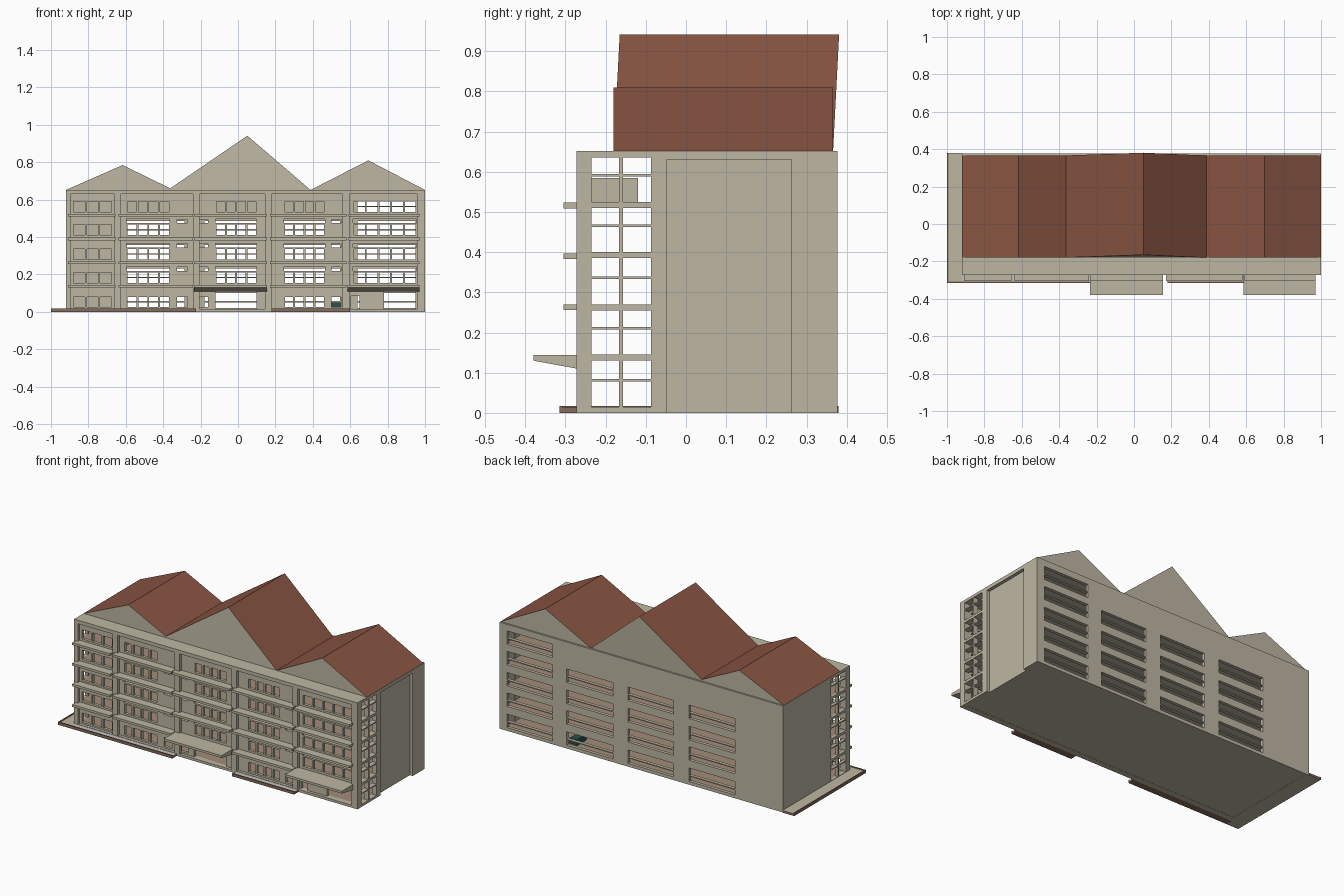
import bpy, bmesh

if "Cube" in bpy.data.objects:
    bpy.data.objects.remove(bpy.data.objects["Cube"])

def mat(name, c):
    m = bpy.data.materials.new(name)
    m.diffuse_color = (*c, 1)
    m.use_nodes = True
    m.node_tree.nodes["Principled BSDF"].inputs["Base Color"].default_value = m.diffuse_color
    return m

WALL = mat("beige_wall", (0.51, 0.47, 0.365))
ROOF = mat("red_brown_roof", (0.25, 0.09, 0.056))
FLOOR = mat("brown_floor", (0.36, 0.265, 0.19))
RIM = mat("plinth_brown", (0.24, 0.15, 0.11))
PAVE = mat("pale_paving", (0.56, 0.53, 0.52))
TEAL = mat("dark_teal", (0.02, 0.075, 0.07))

def finish(name, bm, mats, rule=None):
    bmesh.ops.remove_doubles(bm, verts=bm.verts, dist=1e-5)
    bmesh.ops.recalc_face_normals(bm, faces=bm.faces)
    bm.normal_update()
    if rule:
        for f in bm.faces:
            f.material_index = rule(f)
    me = bpy.data.meshes.new(name)
    bm.to_mesh(me)
    bm.free()
    for m in mats:
        me.materials.append(m)
    ob = bpy.data.objects.new(name, me)
    bpy.context.collection.objects.link(ob)
    return ob

def add_box(bm, x0, x1, y0, y1, z0, z1):
    vs = bmesh.ops.create_cube(bm, size=1)["verts"]
    for v in vs:
        v.co = ((x0 + x1) / 2 + v.co.x * (x1 - x0), (y0 + y1) / 2 + v.co.y * (y1 - y0),
                (z0 + z1) / 2 + v.co.z * (z1 - z0))

def boxes(name, items, mats, rule=None):
    bm = bmesh.new()
    for b in items:
        add_box(bm, *b)
    return finish(name, bm, mats, rule)

def wall(name, side, d0, d1, rect, holes):
    """Slab with rectangular holes; runs along y if side, else along x."""
    u0, u1, v0, v1 = rect
    us = sorted({round(t, 4) for h in holes for t in h[:2]} | {u0, u1})
    vs = sorted({round(t, 4) for h in holes for t in h[2:]} | {v0, v1})
    def solid(i, j):
        if not (0 <= i < len(us) - 1 and 0 <= j < len(vs) - 1):
            return False
        u, v = (us[i] + us[i + 1]) / 2, (vs[j] + vs[j + 1]) / 2
        return not any(h[0] < u < h[1] and h[2] < v < h[3] for h in holes)
    bm = bmesh.new()
    def quad(*pts):
        bm.faces.new([bm.verts.new((d, u, v) if side else (u, d, v)) for u, d, v in pts])
    for i in range(len(us) - 1):
        for j in range(len(vs) - 1):
            if not solid(i, j):
                continue
            a, b, c, e = us[i], us[i + 1], vs[j], vs[j + 1]
            for d in (d0, d1):
                quad((a, d, c), (b, d, c), (b, d, e), (a, d, e))
            for di, u in ((-1, a), (1, b)):
                if not solid(i + di, j):
                    quad((u, d0, c), (u, d1, c), (u, d1, e), (u, d0, e))
            for dj, v in ((-1, c), (1, e)):
                if not solid(i, j + dj):
                    quad((a, d0, v), (b, d0, v), (b, d1, v), (a, d1, v))
    return finish(name, bm, [WALL])

def prism(name, prof, y0, y1, mats, rule=None, skew=None):
    """Profile in x,z extruded along y; skew shifts the middle point in y."""
    bm = bmesh.new()
    rings = []
    for y in (y0, y1):
        rings.append([bm.verts.new((x, y + (skew if skew and k == 1 else 0), z))
                      for k, (x, z) in enumerate(prof)])
    n = len(prof)
    bm.faces.new(rings[0])
    bm.faces.new(rings[1])
    for k in range(n):
        bm.faces.new((rings[0][k], rings[0][(k + 1) % n], rings[1][(k + 1) % n], rings[1][k]))
    return finish(name, bm, mats, rule)

FL = [0.015, 0.145, 0.27, 0.40, 0.525]          # floor levels
BAYS = [(-0.895, -0.66), (-0.625, -0.24), (-0.205, 0.145), (0.18, 0.56), (0.595, 0.96)]
WINS = [(-0.885, -0.67, 3), (-0.595, -0.365, 4), (-0.12, 0.10, 4), (0.245, 0.465, 4), (0.615, 0.955, 5)]

# front: outer frame of piers, and recessed window wall
wall("front_frame", False, -0.272, -0.254, (-0.92, 1.0, 0.0, 0.635),
     [(a, b, 0.015, 0.63) for a, b in BAYS])
holes = []
for r, f in enumerate(FL):
    for k, (a, b, n) in enumerate(WINS):
        if r == 0 and k == 2:                    # entrance
            holes.append((a, b, f, 0.11))
            continue
        if r == 0 and k == 4:                    # shop front
            holes += [(0.605, 0.65, f, 0.085), (0.78, 0.95, f, 0.11)]
            continue
        w = (b - a) / n
        for i in range(n):
            holes.append((a + i * w + 0.005, a + (i + 1) * w - 0.005, f + 0.01, f + 0.066))
        if 0 < r < 4 and k > 0:                  # fanlights
            holes.append((a, b, f + 0.075, f + 0.097))
    if r < 4:                                    # small side windows
        for a, b in ((-0.325, -0.27), (-0.215, -0.16), (0.50, 0.55)):
            holes.append((a, b, f + (0.075 if r else 0.01), f + (0.095 if r else 0.065)))
wall("front_window_wall", False, -0.254, -0.236, (-0.92, 1.0, 0.0, 0.635), holes)

# back wall with four stacks of wide windows
holes = []
for k, (a, b) in enumerate([(-0.595, -0.285), (-0.18, 0.13), (0.23, 0.545), (0.64, 0.95)]):
    for f in FL[:5 if k == 3 else 4]:
        holes += [(a, b, f + 0.005, f + 0.036), (a, b, f + 0.042, f + 0.087)]
wall("back_wall", False, 0.357, 0.377, (-0.92, 1.0, 0.0, 0.635), holes)

# side walls with glazed-looking open grids near the front
holes = []
for f, t in zip(FL, FL[1:] + [0.65]):
    for a, b in ((-0.235, -0.167), (-0.157, -0.087)):
        holes += [(a, b, f, f + 0.063), (a, b, f + 0.069, t - 0.015)]
wall("left_side_wall", True, -0.92, -0.90, (-0.236, 0.357, 0.0, 0.635), holes)
wall("right_side_wall", True, 0.97, 1.0, (-0.236, 0.357, 0.0, 0.635),
     holes + [(-0.047, 0.263, 0.0, 0.63)])
boxes("right_recessed_panel", [(0.965, 0.98, -0.06, 0.275, 0.0, 0.634)], [WALL])

# floors: brown on top, beige below
boxes("floors", [(-0.905, 0.975, -0.24, 0.36, max(f - 0.014, 0.001), f) for f in FL],
      [WALL, FLOOR], lambda f: int(f.normal.z > 0.5))
boxes("roof_slab", [(-0.92, 1.0, -0.272, 0.377, 0.635, 0.652)], [WALL])
boxes("top_floor_partition", [(-0.65, -0.64, -0.236, -0.12, 0.525, 0.585)], [WALL])
boxes("teal_cabinet", [(0.50, 0.55, 0.25, 0.34, 0.015, 0.05)], [TEAL])

# balcony ledges on every bay, and two deep entrance canopies
LEDGE = [(-0.91, -0.655), (-0.64, -0.24), (-0.235, 0.155), (0.17, 0.58), (0.59, 0.97)]
boxes("balcony_ledges", [(a, b, -0.305, -0.25, z - 0.014, z)
      for r, z in enumerate((0.144, 0.27, 0.397, 0.523)) for k, (a, b) in enumerate(LEDGE)
      if r or k not in (2, 4)], [WALL])
for k, (a, b) in enumerate(((-0.235, 0.155), (0.585, 0.97))):
    bm = bmesh.new()
    ends = [[bm.verts.new((x, y, z)) for y, z in
             ((-0.26, 0.108), (-0.38, 0.13), (-0.38, 0.144), (-0.26, 0.144))] for x in (a, b)]
    bm.faces.new(ends[0])
    bm.faces.new(ends[1])
    for i in range(4):
        j = (i + 1) % 4
        bm.faces.new((ends[0][i], ends[0][j], ends[1][j], ends[1][i]))
    finish("canopy_%d" % (k + 1), bm, [WALL])

# plinth with brown edges
boxes("left_terrace", [(-1.0, -0.92, -0.31, 0.38, 0, 0.013)], [RIM, WALL],
      lambda f: int(abs(f.normal.z) > 0.5))
boxes("front_terraces", [(-0.92, -0.225, -0.312, -0.272, 0, 0.013),
      (0.18, 0.60, -0.312, -0.272, 0, 0.013)], [RIM, PAVE], lambda f: int(f.normal.z > 0.5))
boxes("terrace_rim", [(-1.0, -0.225, -0.315, -0.307, 0, 0.017),
      (-1.0, -0.992, -0.307, 0.38, 0, 0.017), (0.18, 0.60, -0.315, -0.307, 0, 0.017)], [RIM])

# three pitched roofs with beige gables
slope = lambda f: int(f.normal.z > 0.3)
prism("left_roof", [(-0.92, 0.652), (-0.617, 0.785), (-0.345, 0.652)], -0.18, 0.366, [WALL, ROOF], slope)
prism("middle_roof", [(-0.375, 0.652), (0.05, 0.942), (0.388, 0.652)], -0.18, 0.366, [WALL, ROOF], slope, 0.015)
prism("right_roof", [(0.388, 0.652), (0.697, 0.81), (1.0, 0.652)], -0.18, 0.366, [WALL, ROOF], slope)
